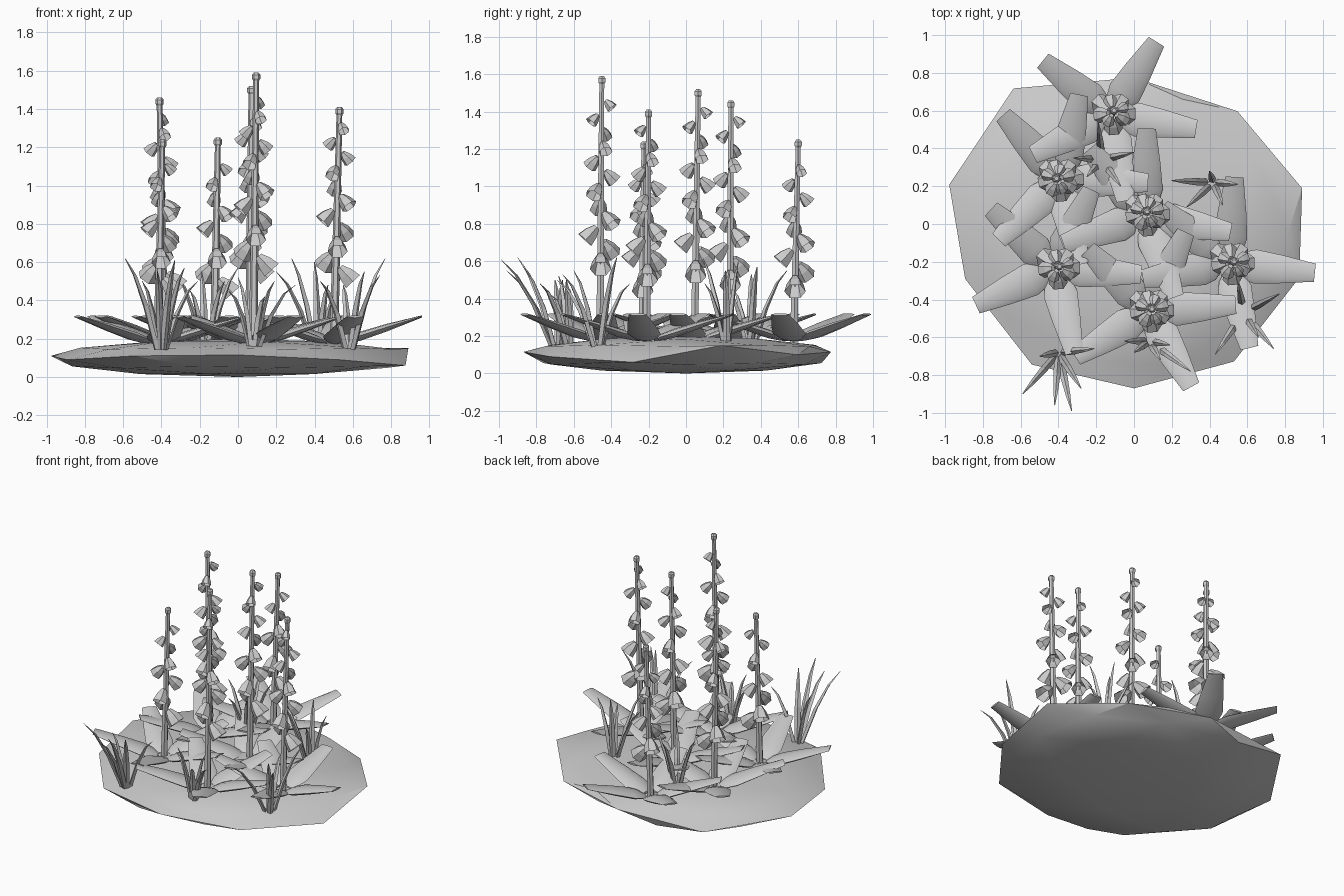
import bpy, bmesh, math, random
from mathutils import Vector, Matrix

if "Cube" in bpy.data.objects:
    bpy.data.objects.remove(bpy.data.objects["Cube"])

random.seed(4)
grey = bpy.data.materials.new("plain_grey")
grey.diffuse_color = (0.6, 0.6, 0.6, 1)
grey.use_nodes = True
grey.node_tree.nodes["Principled BSDF"].inputs["Base Color"].default_value = grey.diffuse_color


def finish(bm, name, smooth=None):
    bmesh.ops.recalc_face_normals(bm, faces=bm.faces)
    me = bpy.data.meshes.new(name)
    bm.to_mesh(me)
    bm.free()
    me.materials.append(grey)
    ob = bpy.data.objects.new(name, me)
    bpy.context.collection.objects.link(ob)
    if smooth:
        bpy.ops.object.select_all(action='DESELECT')
        ob.select_set(True)
        bpy.context.view_layer.objects.active = ob
        bpy.ops.object.shade_smooth_by_angle(angle=math.radians(smooth))
    return ob


def loft(bm, rings, cap_start=True, cap_end=True):
    vs = [[bm.verts.new(p) for p in r] for r in rings]
    n = len(vs[0])
    for a, b in zip(vs, vs[1:]):
        for i in range(n):
            j = (i + 1) % n
            bm.faces.new((a[i], a[j], b[j], b[i]))
    if cap_start:
        bm.faces.new(vs[0])
    if cap_end:
        bm.faces.new(vs[-1])


def ring(center, u, v, ru, rv, n):
    return [center + u * ru * math.cos(2 * math.pi * i / n) + v * rv * math.sin(2 * math.pi * i / n)
            for i in range(n)]


# Ground: squashed ball with an uneven ten-sided rim (radius, angle shift, height shift)
rim = [(.91, -6, .05), (.81, -6.5, .0), (.775, 0, .015), (.96, 5.6, .0), (1.0, 6, .01),
       (.94, 0, -.01), (.92, 0, .01), (.87, 0, .015), (.90, 0, -.01), (.92, 0, -.04)]
bm = bmesh.new()
bmesh.ops.create_icosphere(bm, subdivisions=2, radius=1)
for v in bm.verts:
    a = math.degrees(math.atan2(v.co.y, v.co.x)) % 360
    t = ((a - 18) / 36) % 10
    i, f = int(t) % 10, t % 1
    r, s, dz = (p * (1 - f) + q * f for p, q in zip(rim[i], rim[(i + 1) % 10]))
    flat = math.hypot(v.co.x, v.co.y)
    a = math.radians(a + s)
    edge = 1 if abs(v.co.z) < 0.1 else 0
    v.co = (flat * r * math.cos(a), flat * r * math.sin(a), 0.1 + 0.1 * v.co.z + dz * edge)
finish(bm, "ground_mound", 30)


def bell(bm, at, ang, s):
    # six-sided cup hanging outward and down
    out = Vector((math.cos(ang), math.sin(ang), 0))
    side = Vector((-math.sin(ang), math.cos(ang), 0))
    axis = (out * 0.68 + Vector((0, 0, -0.73))).normalized()
    up = axis.cross(side)
    start = at + out * 0.022 + Vector((0, 0, 0.03 * s))
    rings = [ring(start + axis * d * s, side, up, r * s, r * s, 6)
             for d, r in ((0, .02), (.045, .043), (.095, .054))]
    loft(bm, rings, True, False)


def leaf(bm, base, ang, length):
    # lens-section blade rising to a narrow blunt tip
    out = Vector((math.cos(ang), math.sin(ang), 0))
    side = Vector((-math.sin(ang), math.cos(ang), 0))
    rings = []
    for d, w, t, z in ((.04, .03, .008, .18), (.08, .072, .018, .195), (.14, .09, .024, .213),
                       (.28, .075, .02, .258), (length, .048, .006, .315)):
        c = Vector((base[0], base[1], z)) + out * d
        rings.append(ring(c, side, Vector((0, 0, 1)), w, t, 8))
    loft(bm, rings)


# Flower spikes: base xy, top xy, top z, bell count, first bell z, leaf angles
plants = [
    ((-.125, .575), (-.105, .6), 1.25, 9, .46, (-9, 58, 141, 207, 280)),
    ((-.385, .235), (-.41, .24), 1.46, 12, .49, (-2, 78, 132, 224, 282)),
    ((.06, .045), (.07, .065), 1.52, 12, .54, (-11, 89, 130, 199, 290)),
    ((-.42, -.235), (-.395, -.225), 1.24, 9, .46, (-4, 65, 137, 205, 283)),
    ((.50, -.21), (.53, -.20), 1.41, 11, .52, (-6, 86, 140, 190, 284)),
    ((.08, -.46), (.095, -.45), 1.59, 12, .58, (4, 65, 135, 212, 299)),
]
for k, (b, t, top, n, z0, angs) in enumerate(plants, 1):
    lo, hi = Vector((*b, .13)), Vector((*t, top - .02))
    X, Y = Vector((1, 0, 0)), Vector((0, 1, 0))
    # Stem
    bm = bmesh.new()
    loft(bm, [ring(lo, X, Y, .024, .024, 6), ring(hi, X, Y, .015, .015, 6)])
    finish(bm, f"stem_{k}")
    # Bud on top
    bm = bmesh.new()
    loft(bm, [ring(hi + Vector((0, 0, z)), X, Y, r, r, 6)
              for z, r in ((-.025, .013), (-.012, .022), (.008, .022), (.02, .012))])
    finish(bm, f"top_bud_{k}")
    # Bells in a spiral, smaller toward the top
    bm = bmesh.new()
    for i in range(n):
        z = z0 + .0765 * i + .02
        at = lo.lerp(hi, (z - lo.z) / (hi.z - lo.z))
        bell(bm, at, math.radians(137.5 * i), 1.06 - .48 * i / (n - 1))
    finish(bm, f"bells_{k}")
    # Leaves around the base
    bm = bmesh.new()
    for a in angs:
        leaf(bm, b, math.radians(a), .46)
    finish(bm, f"leaves_{k}", 40)

# Grass tufts: base xy and blade tips (x, y, z)
tufts = [
    ((-.40, -.68), ((-.59, -.9, .62), (-.42, -.96, .55), (-.33, -.99, .61), (-.21, -.66, .5), (-.28, -.87, .57), (-.5, -.7, .5))),
    ((.08, -.62), ((-.05, -.62, .45), (.19, -.64, .5), (.3, -.78, .48), (.14, -.72, .42), (.0, -.68, .52))),
    ((.58, -.47), ((.77, -.37, .62), (.74, -.66, .53), (.43, -.69, .5), (.55, -.3, .48), (.66, -.6, .55))),
    ((.42, .22), ((.2, .23, .55), (.28, .09, .62), (.55, .21, .55), (.47, .1, .48), (.4, .28, .6))),
    ((-.17, .34), ((-.19, .54, .55), (-.32, .35, .53), (.0, .38, .57), (-.07, .2, .5), (-.25, .25, .45))),
]
for k, (b, tips) in enumerate(tufts, 1):
    bm = bmesh.new()
    for tip in tips:
        T = Vector(tip)
        B = Vector((*b, .14)) + (Vector((T.x - b[0], T.y - b[1], 0)) * .12)
        out = Vector((T.x - b[0], T.y - b[1], 0)).normalized()
        side = Vector((-out.y, out.x, 0))
        rings = []
        for f, r in ((0, .019), (.35, .019), (.7, .012), (1, .002)):
            c = B.lerp(T, f)
            c.z += .07 * math.sin(math.pi * f)
            rings.append(ring(c, out, side, r * .7, r, 4))
        loft(bm, rings)
    finish(bm, f"grass_tuft_{k}")
